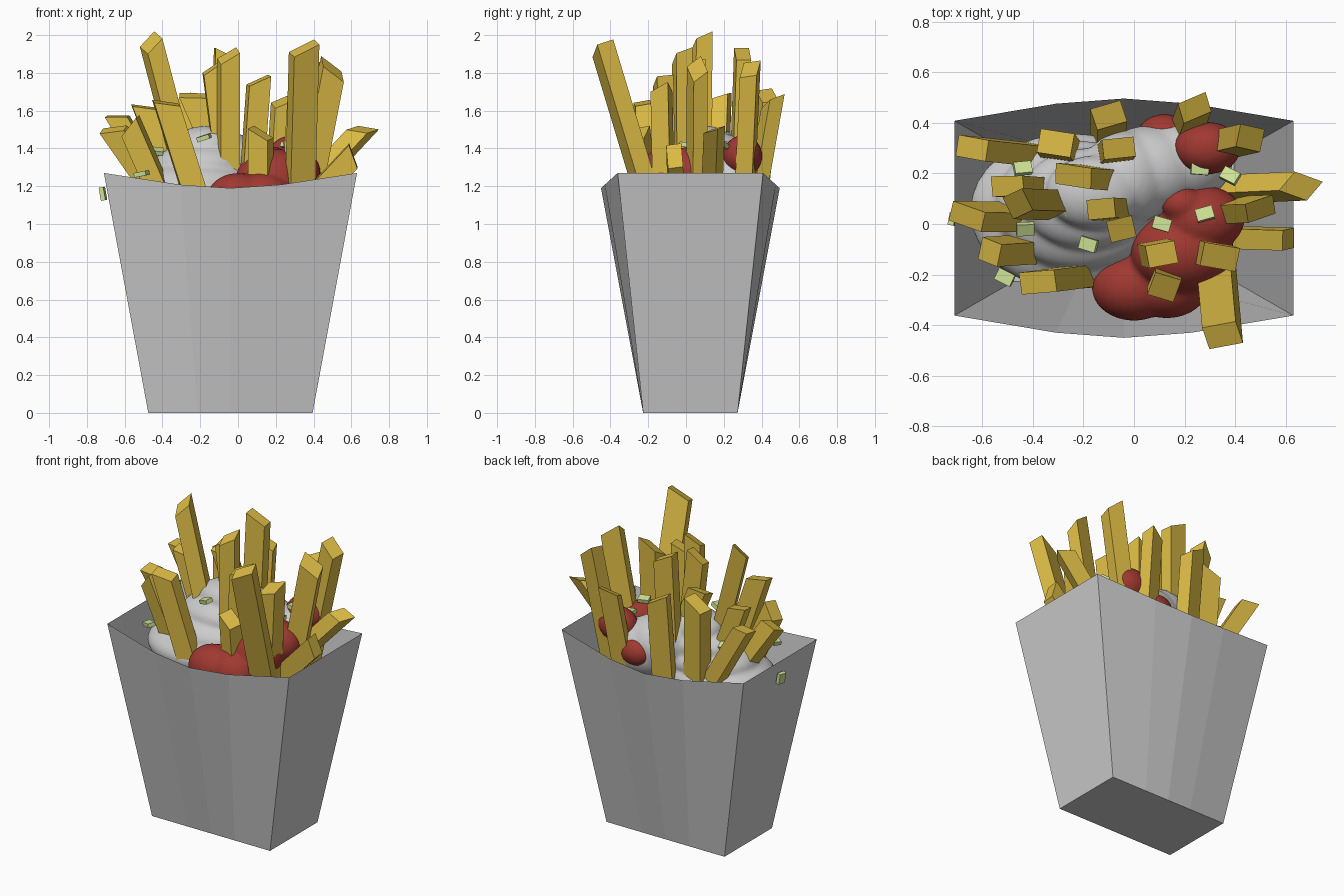
import bpy, bmesh, math, random
from mathutils import Vector, Matrix

if "Cube" in bpy.data.objects:
    bpy.data.objects.remove(bpy.data.objects["Cube"])

random.seed(4)


def material(name, rgb):
    m = bpy.data.materials.new(name)
    m.diffuse_color = (*rgb, 1)
    m.use_nodes = True
    m.node_tree.nodes["Principled BSDF"].inputs["Base Color"].default_value = m.diffuse_color
    return m


GOLD = material("gold", (0.72, 0.50, 0.06))
RED = material("red", (0.35, 0.04, 0.03))
GREEN = material("green", (0.62, 0.76, 0.30))


def finish(bm, name, mat=None):
    bmesh.ops.recalc_face_normals(bm, faces=bm.faces)
    me = bpy.data.meshes.new(name)
    bm.to_mesh(me)
    bm.free()
    ob = bpy.data.objects.new(name, me)
    bpy.context.collection.objects.link(ob)
    if mat:
        me.materials.append(mat)
    return ob


# Open carton: rectangular base, flared rim with bowed, dipped front and back
bm = bmesh.new()
top, bottom = [], []
for s in (-1, 1):
    for f in (-1, -0.4, 0, 0.4, 1):
        bow = 1 - abs(f) ** 1.6
        x = -s * f
        top.append(bm.verts.new((0.67 * x - 0.04, s * (0.385 + 0.088 * bow) + 0.023,
                                 1.27 - 0.08 * bow)))
        bottom.append(bm.verts.new((0.435 * x - 0.04, s * 0.25 + 0.023, 0)))
n = len(top)
for i in range(n):
    j = (i + 1) % n
    bm.faces.new((bottom[i], bottom[j], top[j], top[i]))
bm.faces.new(bottom)
finish(bm, "carton")


# Fries: bars with skewed ends, tucked in towards the carton's middle
def fry(name, x, y, z, base_x):
    tip = Vector((x, y, z))
    base = Vector((base_x, max(-0.22, min(0.38, y * 0.92)), 1.2))
    d = (tip - base).normalized()
    start = base - d * 0.4
    u = (Vector((1, 0, 0)) - d * d.x).normalized()
    rot = Matrix.Rotation(random.uniform(-0.4, 0.4), 3, d)
    u, v = rot @ u, rot @ d.cross(u)
    wide, deep = random.uniform(0.10, 0.14), random.uniform(0.075, 0.10)
    sx, sy = random.choice((-0.03, 0.03)), random.uniform(0, 0.03)
    bm = bmesh.new()
    bmesh.ops.create_cube(bm, size=1)
    for w in bm.verts:
        a, b, c = w.co
        end, k = (tip, 2) if c > 0 else (start, -1)
        w.co = end + u * a * wide + v * b * deep + d * k * (a * sx + b * sy)
    finish(bm, name, GOLD)


# tip x, y, z and x at carton level
fries = [
    (-0.64, .30, 1.57, -.42), (-0.66, .03, 1.50, -.45), (-0.50, .15, 1.62, -.34),
    (-0.46, .08, 1.96, -.26), (-0.57, -.11, 1.52, -.43), (-0.38, -.23, 1.64, -.24),
    (-0.31, .32, 1.66, -.29), (-0.24, .19, 1.68, -.03), (-0.13, .06, 1.83, -.05),
    (-0.05, -.02, 1.89, -.05), (-0.06, .30, 1.90, -.08), (-0.10, .43, 1.68, -.10),
    (0.11, -.12, 1.76, .07), (0.12, -.25, 1.48, .12), (0.24, .46, 1.65, .21),
    (0.35, -.44, 1.93, .33), (0.34, -.13, 1.70, .31), (0.50, .06, 1.82, .38),
    (0.46, .34, 1.82, .34), (0.66, .15, 1.50, .38), (0.61, -.06, 1.36, .46),
]
for i, f in enumerate(fries):
    fry(f"fry_{i + 1:02d}", *f)


# Sauces: overlapping ellipsoids fused into one smooth blob
def sauce(name, blobs, mat=None):
    bm = bmesh.new()
    for c, r in blobs:
        bmesh.ops.create_uvsphere(bm, u_segments=32, v_segments=20, radius=1,
                                  matrix=Matrix.LocRotScale(Vector(c), None, Vector(r)))
    ob = finish(bm, name, mat)
    m = ob.modifiers.new("fuse", 'REMESH')
    m.mode = 'VOXEL'
    m.voxel_size = 0.014
    m.use_smooth_shade = True
    s = ob.modifiers.new("soften", 'SMOOTH')
    s.factor = 0.5
    s.iterations = 5


# White sauce: shrinking layers plus a lobe trailing to the back right
layers = [((-.25 + .03 * t, .05 + .025 * t, 1.10 + .105 * t),
           (.40 - .07 * t, .31 - .055 * t, .15 - .015 * t)) for t in range(4)]
lobe = [((-.03 + .09 * t, .18 + .03 * t, 1.30 - .04 * t),
         (.18 + .03 * t, .19 - .01 * t, .18)) for t in range(3)]
sauce("white_sauce", layers + lobe)

# Red sauce: a trail of blobs across the front right and behind
trail = [(.00, -.25, 1.13, .14), (.13, -.24, 1.13, .14), (.19, -.11, 1.23, .17),
         (.27, .02, 1.27, .14), (.19, .08, 1.34, .07), (.12, .35, 1.24, .09),
         (.29, .30, 1.36, .11)]
sauce("red_sauce", [((x, y, z), (r * 1.2, r * .95, r)) for x, y, z, r in trail], RED)

# Chopped green garnish, following the height of the mound
spots = [(-.44, .22), (-.43, -.02), (-.51, -.21), (-.25, .07), (-.18, -.08),
         (.11, 0), (.26, .22), (.38, .19), (.28, .04), (-.715, .02)]
for i, (x, y) in enumerate(spots):
    z = 1.49 - 0.85 * (min(x + .1, 0) ** 2 + (y - .1) ** 2) - (.06 if x > 0 else 0)
    bm = bmesh.new()
    bmesh.ops.create_cube(bm, size=1)
    ob = finish(bm, f"garnish_{i + 1:02d}", GREEN)
    ob.location = (x, y, z)
    ob.scale = (0.07, 0.05, 0.025)
    ob.rotation_euler = [random.uniform(-.5, .5) for _ in range(3)]
# the last piece clings to the outside of the left wall
ob.location.z = 1.16
ob.rotation_euler = (0.2, 1.4, 0)
